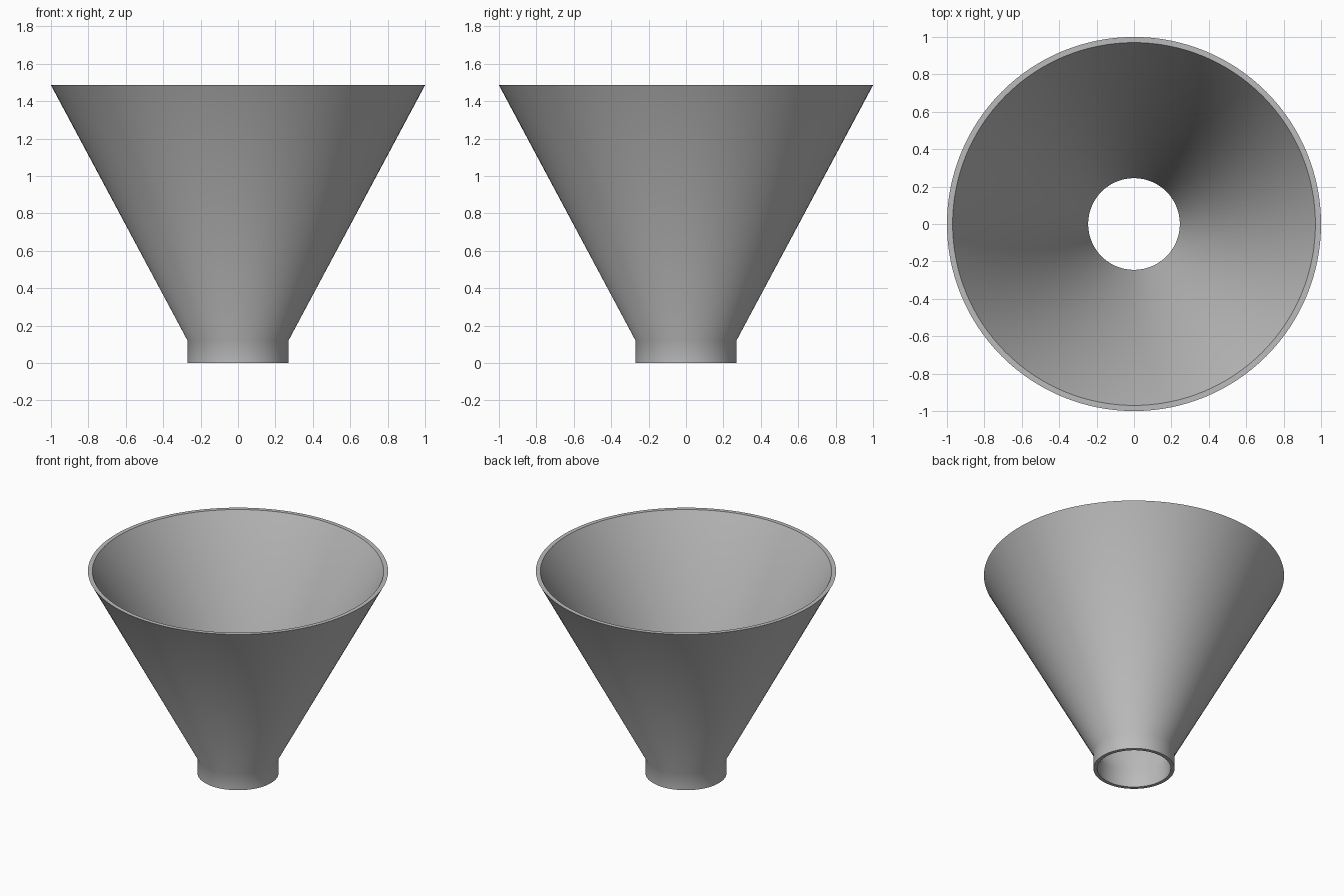
import bpy
import bmesh
import math

if "Cube" in bpy.data.objects:
    bpy.data.objects.remove(bpy.data.objects["Cube"], do_unlink=True)

SIDES = 128

# Plain grey material
grey = bpy.data.materials.new("plain_grey")
grey.use_nodes = True
colour = (0.5, 0.5, 0.5, 1.0)
grey.diffuse_color = colour
grey.node_tree.nodes["Principled BSDF"].inputs["Base Color"].default_value = colour

# Closed wall section (radius, height): outer spout and cone, rim, inner cone and spout
section = [(0.27, 0.0), (0.27, 0.12), (1.0, 1.485),
           (0.97, 1.485), (0.245, 0.127), (0.245, 0.0)]

# Revolve the section into the funnel
bm = bmesh.new()
rings = []
for radius, height in section:
    ring = []
    for i in range(SIDES):
        a = math.tau * i / SIDES
        ring.append(bm.verts.new((radius * math.cos(a), radius * math.sin(a), height)))
    rings.append(ring)

for k, low in enumerate(rings):
    high = rings[(k + 1) % len(rings)]
    for i in range(SIDES):
        j = (i + 1) % SIDES
        bm.faces.new((low[i], low[j], high[j], high[i]))
bmesh.ops.recalc_face_normals(bm, faces=bm.faces)

mesh = bpy.data.meshes.new("funnel")
bm.to_mesh(mesh)
bm.free()
mesh.materials.append(grey)
funnel = bpy.data.objects.new("funnel", mesh)
bpy.context.collection.objects.link(funnel)

# Smooth round walls, sharp rims
bpy.ops.object.select_all(action="DESELECT")
funnel.select_set(True)
bpy.context.view_layer.objects.active = funnel
bpy.ops.object.shade_smooth_by_angle(angle=math.radians(30))
